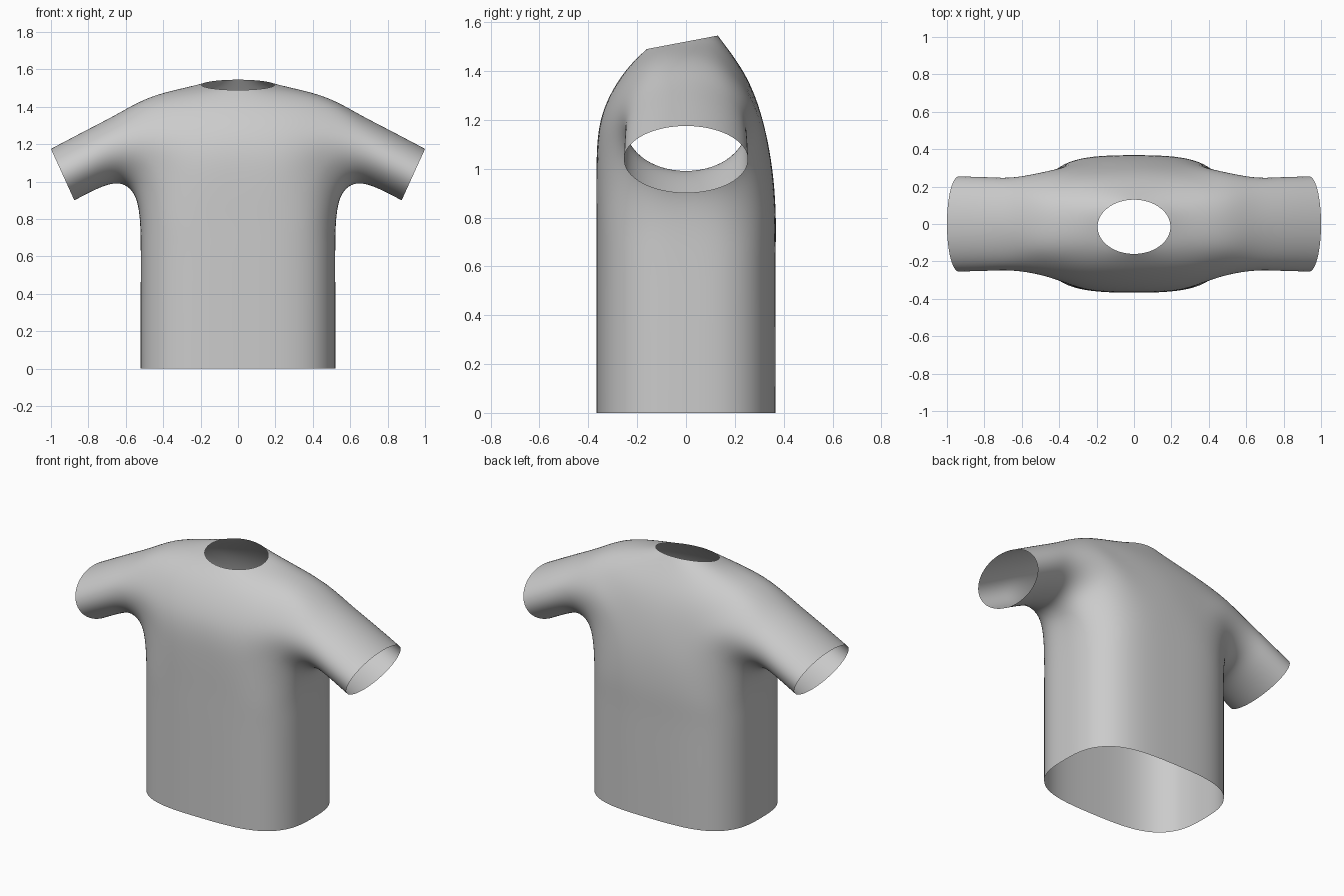
import bpy, bmesh
from math import sin, cos, radians
from mathutils import Vector

if "Cube" in bpy.data.objects:
    bpy.data.objects.remove(bpy.data.objects["Cube"])

bm = bmesh.new()
cache = {}


def vert(p):
    # shared vertex lookup so mirrored quarters weld along their seams
    key = tuple(round(c, 4) + 0.0 for c in p)
    if key not in cache:
        cache[key] = bm.verts.new(key)
    return cache[key]


def strip(a, b, sx, sy):
    # quads between two rows of points, placed in one mirrored quarter
    m = lambda p: vert((p[0] * sx, p[1] * sy, p[2]))
    for i in range(len(a) - 1):
        bm.faces.new((m(a[i]), m(a[i + 1]), m(b[i + 1]), m(b[i])))


def neck(deg, sy):
    # tilted oval neckline, expressed in the quarter's own y direction
    y = -0.015 + sy * 0.145 * cos(radians(deg))
    return (0.195 * sin(radians(deg)), y * sy, 1.49 + (y + 0.16) * 0.19)


def sleeve_ring(bottom, top, half_y):
    # half an oval from underarm to shoulder line
    b, t = Vector((bottom[0], 0, bottom[1])), Vector((top[0], 0, top[1]))
    ring = []
    for k in range(6):
        a = radians(36 * k)
        p = (b + t) / 2 + (b - t) / 2 * cos(a)
        ring.append((p.x, half_y * sin(a), p.z))
    return ring


rows = (0, 0.4, 0.65, 0.82)
for sx in (1, -1):
    for sy in (-1, 1):
        front = sy < 0
        chest = (0.366, 0.343, 0.255) if front else (0.35, 0.308, 0.238)
        outer = (0.352, 0.328, 0.235) if front else (0.338, 0.298, 0.225)
        heights = (1.02, 1.22, 1.39)
        # torso columns from centre to side
        A = [(0, 0.367, z) for z in rows] + [(0, y, z) for y, z in zip(chest, heights)] + [neck(0, sy)]
        B = [(0.25, 0.354, z) for z in rows] + [(x, y, z) for x, y, z in zip((0.25, 0.25, 0.26), outer, heights)] + [neck(30, sy)]
        C = [(0.42, 0.288, z) for z in rows] + [(0.46, 0.272, 1.08), (0.46, 0.27, 1.26), (0.45, 0.15, 1.42), neck(60, sy)]
        E = [(0.505, 0.16, z) for z in rows[:3]] + [(0.511, 0.157, 0.82), (0.55, 0.15, 0.965)]
        D = [(0.52, 0, z) for z in rows[:3]] + [(0.527, 0, 0.82), (0.56, 0, 0.94)]
        T = (0.45, 0, 1.457)
        N = neck(90, sy)
        N = (N[0], 0.0 if abs(N[1]) < 1e-6 else N[1], N[2])
        strip(A, B, sx, sy)
        strip(B, C, sx, sy)
        strip(C[:5], E, sx, sy)
        strip(E, D, sx, sy)
        # shoulder
        strip(C[6:], [T, N], sx, sy)
        # sleeve
        rings = [[D[4], E[4], C[4], C[5], C[6], T],
                 sleeve_ring((0.64, 0.99), (0.64, 1.365), 0.25),
                 sleeve_ring((0.75, 0.963), (0.81, 1.275), 0.25),
                 sleeve_ring((0.875, 0.90), (1.0, 1.175), 0.254)]
        for r0, r1 in zip(rings, rings[1:]):
            strip(r0, r1, sx, sy)

bmesh.ops.recalc_face_normals(bm, faces=bm.faces)
me = bpy.data.meshes.new("shirt")
bm.to_mesh(me)
bm.free()
shirt = bpy.data.objects.new("shirt", me)
bpy.context.collection.objects.link(shirt)
me.polygons.foreach_set("use_smooth", [True] * len(me.polygons))

# smooth surface; the cage is relaxed so the surface passes through the points
sub = shirt.modifiers.new("smooth", 'SUBSURF')
sub.levels = 1
target = [v.co.copy() for v in me.vertices]
for _ in range(8):
    bpy.context.view_layer.update()
    ev = shirt.evaluated_get(bpy.context.evaluated_depsgraph_get())
    limit = [ev.data.vertices[i].co.copy() for i in range(len(target))]
    for v, t, l in zip(me.vertices, target, limit):
        v.co += t - l
    me.update()
    shirt.update_tag()
sub.levels = sub.render_levels = 3
